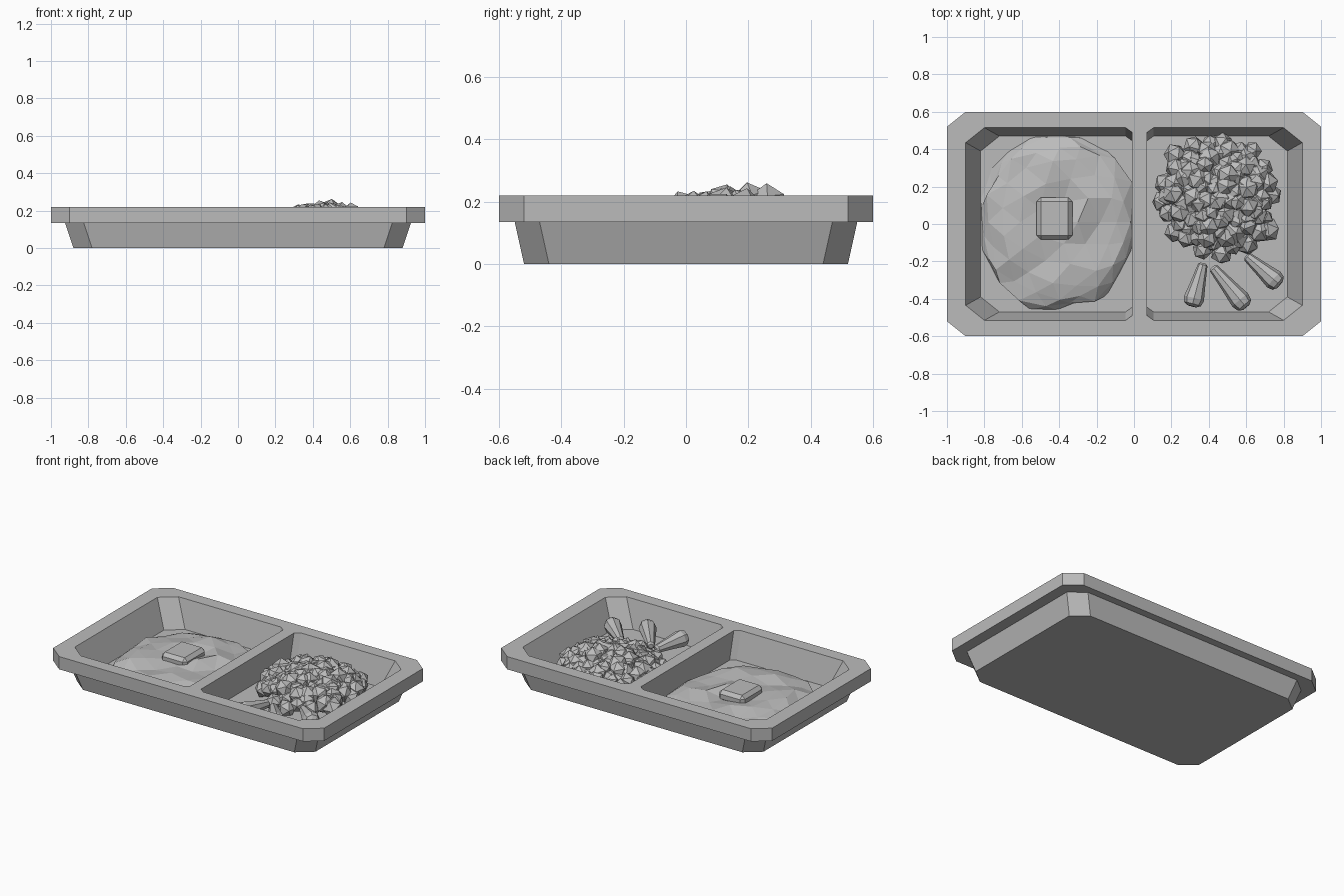
import bpy, bmesh, math, random
from mathutils import Vector, Matrix, noise

random.seed(4)
FLOOR = 0.04

if "Cube" in bpy.data.objects:
    bpy.data.objects.remove(bpy.data.objects["Cube"], do_unlink=True)

grey = bpy.data.materials.new("plain grey")
grey.use_nodes = True
grey.diffuse_color = (0.5, 0.5, 0.5, 1)
grey.node_tree.nodes["Principled BSDF"].inputs["Base Color"].default_value = (0.5, 0.5, 0.5, 1)


def finish(bm, name):
    bmesh.ops.recalc_face_normals(bm, faces=bm.faces)
    mesh = bpy.data.meshes.new(name)
    bm.to_mesh(mesh)
    bm.free()
    mesh.materials.append(grey)
    obj = bpy.data.objects.new(name, mesh)
    bpy.context.collection.objects.link(obj)
    return obj


def octagon(x0, x1, y, z, left, right):
    """Chamfered rectangle; left and right are (x, y) corner cuts."""
    (lx, ly), (rx, ry) = left, right
    half = [(x1, y - ry), (x1 - rx, y), (x0 + lx, y), (x0, y - ly)]
    return [(px, py, z) for px, py in half] + [(px, -py, z) for px, py in reversed(half)]


def loft(rings, name):
    bm = bmesh.new()
    loops = [[bm.verts.new(p) for p in ring] for ring in rings]
    for a, b in zip(loops, loops[1:]):
        for i in range(len(a)):
            j = (i + 1) % len(a)
            bm.faces.new((a[i], a[j], b[j], b[i]))
    bm.faces.new(loops[0])
    bm.faces.new(loops[-1])
    return finish(bm, name)


def apply_modifier(obj, kind, **settings):
    mod = obj.modifiers.new(kind.title(), kind)
    for key, value in settings.items():
        setattr(mod, key, value)
    bpy.context.view_layer.objects.active = obj
    bpy.ops.object.modifier_apply(modifier=mod.name)


# Tray shell: tapered body under a wider rim
cut = (0.1, 0.08)
tray = loft([octagon(-x, x, y, z, cut, cut) for x, y, z in
             ((0.88, 0.52, 0), (0.925, 0.55, 0.135), (1, 0.6, 0.135), (1, 0.6, 0.22))], "tray")

# Two compartments with a divider between them
small = (0.035, 0.025)
levels = ((0.82, 0.47, FLOOR), (0.9, 0.515, 0.22), (0.9, 0.515, 0.26))
left_cut = loft([octagon(0.07, x, y, z, small, cut) for x, y, z in levels], "left_cutter")
right_cut = loft([octagon(-x, -0.01, y, z, cut, small) for x, y, z in levels], "right_cutter")
for cutter in (left_cut, right_cut):
    cutter.hide_render = True
    apply_modifier(tray, "BOOLEAN", object=cutter, operation="DIFFERENCE", solver="EXACT")
    bpy.data.objects.remove(cutter, do_unlink=True)

# Mashed mound: a lumpy flattened dome squared off against the divider
bm = bmesh.new()
bmesh.ops.create_icosphere(bm, subdivisions=3, radius=1)
for v in bm.verts:
    d = v.co.normalized()
    r = 1 + 0.12 * noise.noise(d * 2.3)
    height = max(d.z, 0) ** 0.8 * (0.085 + 0.05 * noise.noise(d * 2.5 + Vector((3, 1, 7))))
    v.co = (max(-0.815, min(-0.012, -0.41 + 0.44 * d.x * r)),
            max(-0.46, min(0.475, 0.01 + 0.47 * d.y * r)),
            FLOOR - 0.005 + height)
mound = finish(bm, "mashed_mound")
apply_modifier(mound, "DECIMATE", ratio=0.55)

# Bevelled pat on top of the mound
bm = bmesh.new()
bmesh.ops.create_cube(bm, size=1, matrix=Matrix.Translation((-0.425, 0.03, 0.115))
                      @ Matrix.Diagonal((0.19, 0.225, 0.075, 1)))
bmesh.ops.bevel(bm, geom=bm.edges[:], offset=0.022, segments=1, affect="EDGES")
finish(bm, "butter_pat")

# Heap of faceted crumbs spread over a dome by the golden angle
bm = bmesh.new()
count = 95
for i in range(count):
    t = math.sqrt((i + 0.5) / count)
    a = i * math.pi * (3 - math.sqrt(5))
    spread = 0.305 * t
    pos = Vector((0.45 + spread * math.cos(a) + random.uniform(-0.02, 0.02),
                  0.15 + spread * math.sin(a) + random.uniform(-0.02, 0.02),
                  0.085 + 0.11 * (1 - t * t) + random.uniform(-0.02, 0.015)))
    spin = Matrix.Rotation(random.uniform(0, 6), 4, Vector((random.random(), random.random(), 0.3)))
    bmesh.ops.create_icosphere(bm, subdivisions=1, radius=random.uniform(0.052, 0.068),
                               matrix=Matrix.Translation(pos) @ spin)
finish(bm, "crumb_heap")


# Tapered sticks fanned out in front of the heap
def stick(start, end, name):
    start, end = Vector(start), Vector(end)
    axis = end - start
    turn = axis.to_track_quat("Z", "Y")
    profile = ((0, 0.015), (0.04, 0.026), (0.5, 0.042), (0.82, 0.055), (0.95, 0.046), (1, 0.024))
    rings = [[start + axis * t + turn @ Vector((r * math.cos(k * math.pi / 4),
                                               r * math.sin(k * math.pi / 4), 0))
              for k in range(8)] for t, r in profile]
    loft(rings, name)


stick((0.37, -0.21, 0.1), (0.31, -0.44, 0.115), "stick_inner")
stick((0.42, -0.23, 0.1), (0.6, -0.445, 0.115), "stick_middle")
stick((0.6, -0.17, 0.11), (0.78, -0.325, 0.125), "stick_outer")
